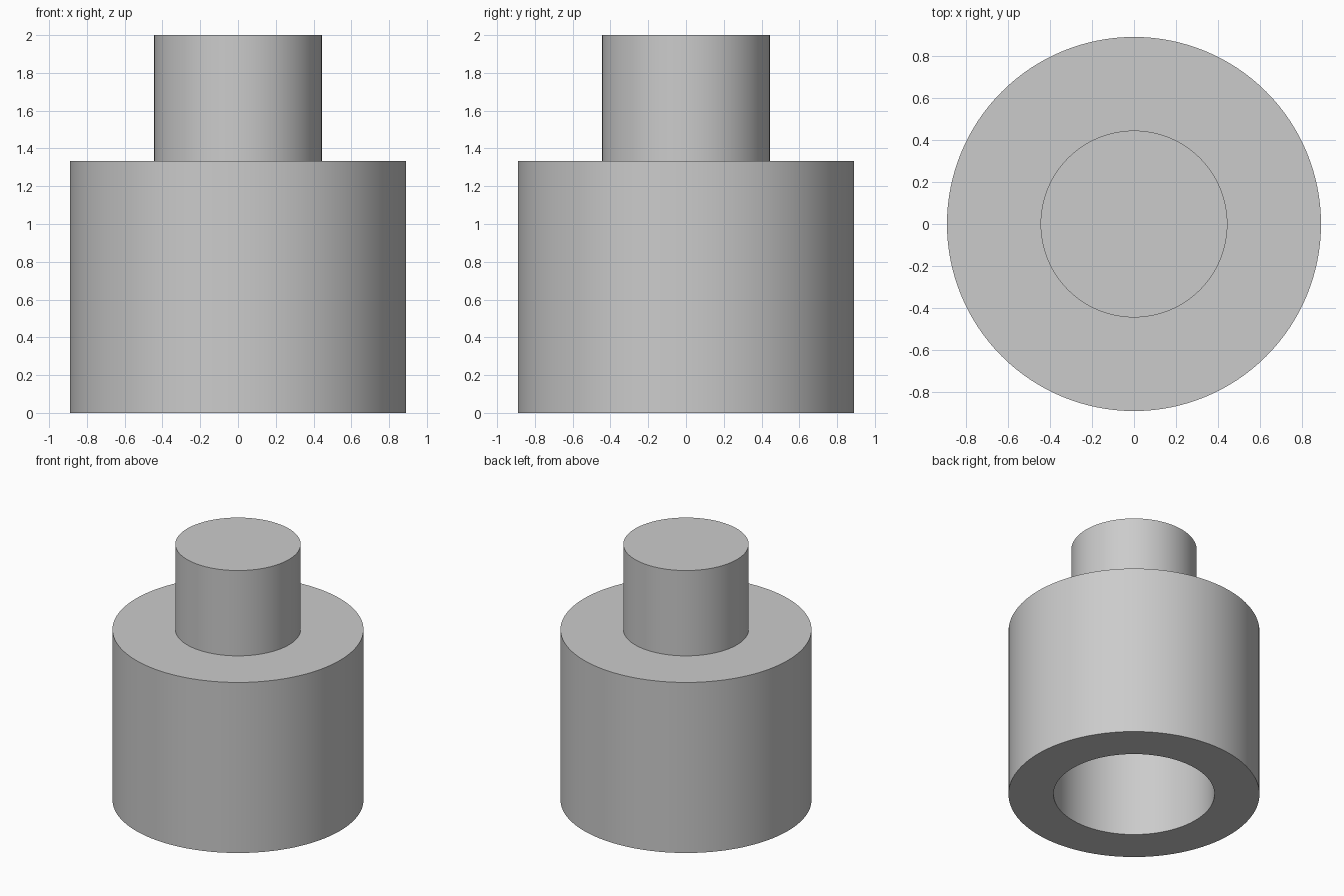
import bpy
import bmesh
import math

default = bpy.data.objects.get("Cube")
if default:
    bpy.data.objects.remove(default, do_unlink=True)

SEGMENTS = 128
BODY_RADIUS, BODY_HEIGHT = 0.889, 1.333
STEM_RADIUS, TOTAL_HEIGHT = 0.444, 2.0
BORE_RADIUS, BORE_DEPTH = 0.57, 1.0

grey = bpy.data.materials.new("plain grey")
grey.use_nodes = True
colour = (0.6, 0.6, 0.6, 1.0)
grey.diffuse_color = colour
grey.node_tree.nodes["Principled BSDF"].inputs["Base Color"].default_value = colour


def turned_part(name, profile):
    """Revolve an (r, z) profile around z; end points lie on the axis."""
    bm = bmesh.new()
    verts = [bm.verts.new((r, 0, z)) for r, z in profile]
    edges = [bm.edges.new(pair) for pair in zip(verts, verts[1:])]
    bmesh.ops.spin(bm, geom=verts + edges, cent=(0, 0, 0), axis=(0, 0, 1),
                   angle=math.tau, steps=SEGMENTS, use_merge=False)
    bmesh.ops.remove_doubles(bm, verts=bm.verts, dist=1e-5)
    bmesh.ops.recalc_face_normals(bm, faces=bm.faces)
    mesh = bpy.data.meshes.new(name)
    bm.to_mesh(mesh)
    bm.free()
    mesh.materials.append(grey)
    obj = bpy.data.objects.new(name, mesh)
    bpy.context.collection.objects.link(obj)
    bpy.ops.object.select_all(action="DESELECT")
    obj.select_set(True)
    bpy.context.view_layer.objects.active = obj
    bpy.ops.object.shade_smooth_by_angle(angle=math.radians(30))
    return obj


# Solid stepped body and stem with a blind bore open at the bottom
turned_part("stepped_bushing", [
    (0, BORE_DEPTH),
    (BORE_RADIUS, BORE_DEPTH),
    (BORE_RADIUS, 0),
    (BODY_RADIUS, 0),
    (BODY_RADIUS, BODY_HEIGHT),
    (STEM_RADIUS, BODY_HEIGHT),
    (STEM_RADIUS, TOTAL_HEIGHT),
    (0, TOTAL_HEIGHT),
])
